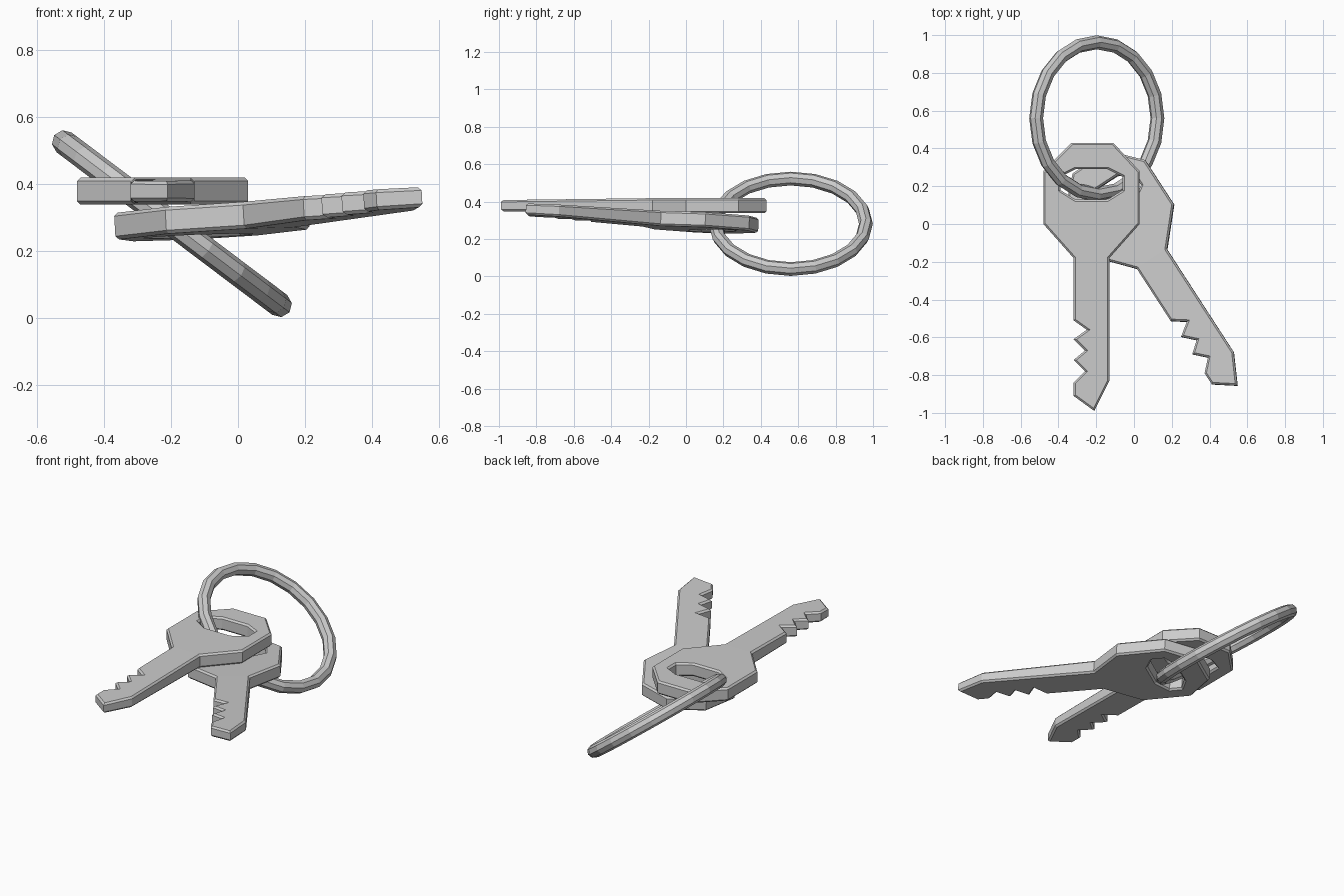
import bpy, bmesh, math
from mathutils import Matrix, Vector

if "Cube" in bpy.data.objects:
    bpy.data.objects.remove(bpy.data.objects["Cube"])

# key outlines: octagonal head, slot in the head, toothed blade
HEAD = [(-.32, -.18), (-.13, -.18), (.03, 0), (.03, .28), (-.11, .43),
        (-.33, .43), (-.48, .28), (-.48, 0)]
SLOT = [(-.31, .29), (-.14, .29), (-.06, .25), (-.06, .18), (-.14, .13),
        (-.31, .13), (-.39, .18), (-.39, .25)]
BLADE = [(-.32, -.51), (-.25, -.56), (-.32, -.61), (-.26, -.67), (-.32, -.72),
         (-.26, -.78), (-.32, -.84), (-.32, -.91), (-.21, -.99), (-.13, -.83)]


def half_thickness(y):
    # the blade tapers toward its tip
    return .04 - .01 * max(0, (-.18 - y) / .8)


def make_key(name, matrix):
    bm = bmesh.new()
    head = [bm.verts.new((x, y, 0)) for x, y in HEAD]
    slot = [bm.verts.new((x, y, 0)) for x, y in SLOT]
    edges = [bm.edges.new((loop[i - 1], loop[i])) for loop in (head, slot) for i in range(len(loop))]
    bmesh.ops.triangle_fill(bm, edges=edges, use_beauty=True, normal=(0, 0, 1))
    blade = [bm.verts.new((x, y, 0)) for x, y in BLADE]
    bm.faces.new([head[0]] + blade + [head[1]])
    for v in bm.verts:
        v.co.z = -half_thickness(v.co.y)
    # thicken
    ext = bmesh.ops.extrude_face_region(bm, geom=bm.faces[:])
    for v in ext['geom']:
        if isinstance(v, bmesh.types.BMVert):
            v.co.z = half_thickness(v.co.y)
    bmesh.ops.recalc_face_normals(bm, faces=bm.faces[:])
    # chamfer only the rims
    rims = [e for e in bm.edges if len(e.link_faces) == 2
            and sum(abs(f.normal.z) > .5 for f in e.link_faces) == 1]
    bmesh.ops.bevel(bm, geom=rims, offset=.01, segments=1, profile=.5, affect='EDGES')
    bmesh.ops.recalc_face_normals(bm, faces=bm.faces[:])
    mesh = bpy.data.meshes.new(name)
    bm.to_mesh(mesh)
    bm.free()
    ob = bpy.data.objects.new(name, mesh)
    bpy.context.collection.objects.link(ob)
    ob.matrix_world = matrix


# upper key lies flat, lower key is turned and tilted
make_key("upper_key", Matrix.Translation((0, 0, .378)))
tilt = Vector((0, 0, 1)).rotation_difference(Vector((-.055, .04, 1))).to_matrix().to_4x4()
base = Vector((.187, .087, .296 + .055 * .187 - .04 * .087))
make_key("lower_key", Matrix.Translation(base) @ tilt @ Matrix.Rotation(math.radians(33), 4, 'Z'))

# split ring leaning through both slots
bpy.ops.mesh.primitive_torus_add(major_segments=20, minor_segments=8, major_radius=.402,
                                 minor_radius=.037, location=(-.197, .56, .281),
                                 rotation=(0, math.radians(37), 0))
bpy.context.object.name = "key_ring"
